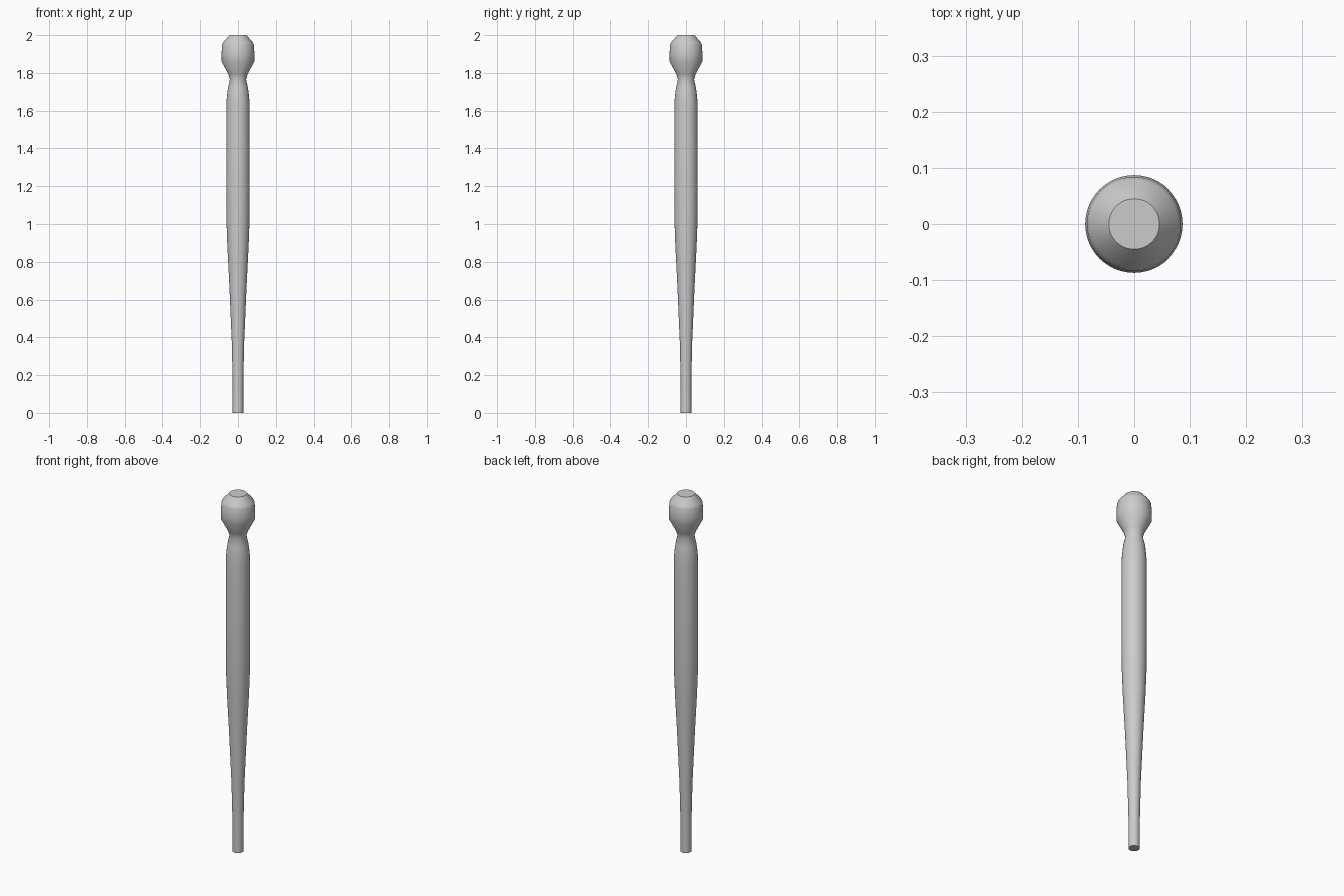
import bpy, bmesh, math

if "Cube" in bpy.data.objects:
    bpy.data.objects.remove(bpy.data.objects["Cube"])

SEGMENTS = 48
# (radius, height) outline from the foot to the flat top
PROFILE = [(0.028, 0.0), (0.028, 0.17), (0.033, 0.38), (0.045, 0.66),
           (0.056, 0.88), (0.061, 1.02), (0.062, 1.2), (0.062, 1.62),
           (0.059, 1.67), (0.053, 1.72), (0.043, 1.765), (0.052, 1.795),
           (0.086, 1.86), (0.087, 1.90), (0.084, 1.95), (0.078, 1.962), (0.045, 2.0)]

grey = bpy.data.materials.new("light_grey")
grey.diffuse_color = (0.6, 0.6, 0.6, 1)
grey.use_nodes = True
grey.node_tree.nodes["Principled BSDF"].inputs["Base Color"].default_value = grey.diffuse_color

# Turned peg: rings of the outline joined by side faces, capped at both ends
bm = bmesh.new()
rings = []
for r, z in PROFILE:
    rings.append([bm.verts.new((r * math.cos(a), r * math.sin(a), z))
                  for a in (2 * math.pi * i / SEGMENTS for i in range(SEGMENTS))])
for low, high in zip(rings, rings[1:]):
    for i in range(SEGMENTS):
        j = (i + 1) % SEGMENTS
        bm.faces.new((low[i], low[j], high[j], high[i]))
bm.faces.new(rings[0][::-1])
bm.faces.new(rings[-1])

mesh = bpy.data.meshes.new("turned_peg")
bm.to_mesh(mesh)
bm.free()
mesh.materials.append(grey)
peg = bpy.data.objects.new("turned_peg", mesh)
bpy.context.collection.objects.link(peg)

# Smooth sides, crisp edges around the flat ends
bpy.context.view_layer.objects.active = peg
peg.select_set(True)
bpy.ops.object.shade_smooth_by_angle(angle=math.radians(40))
